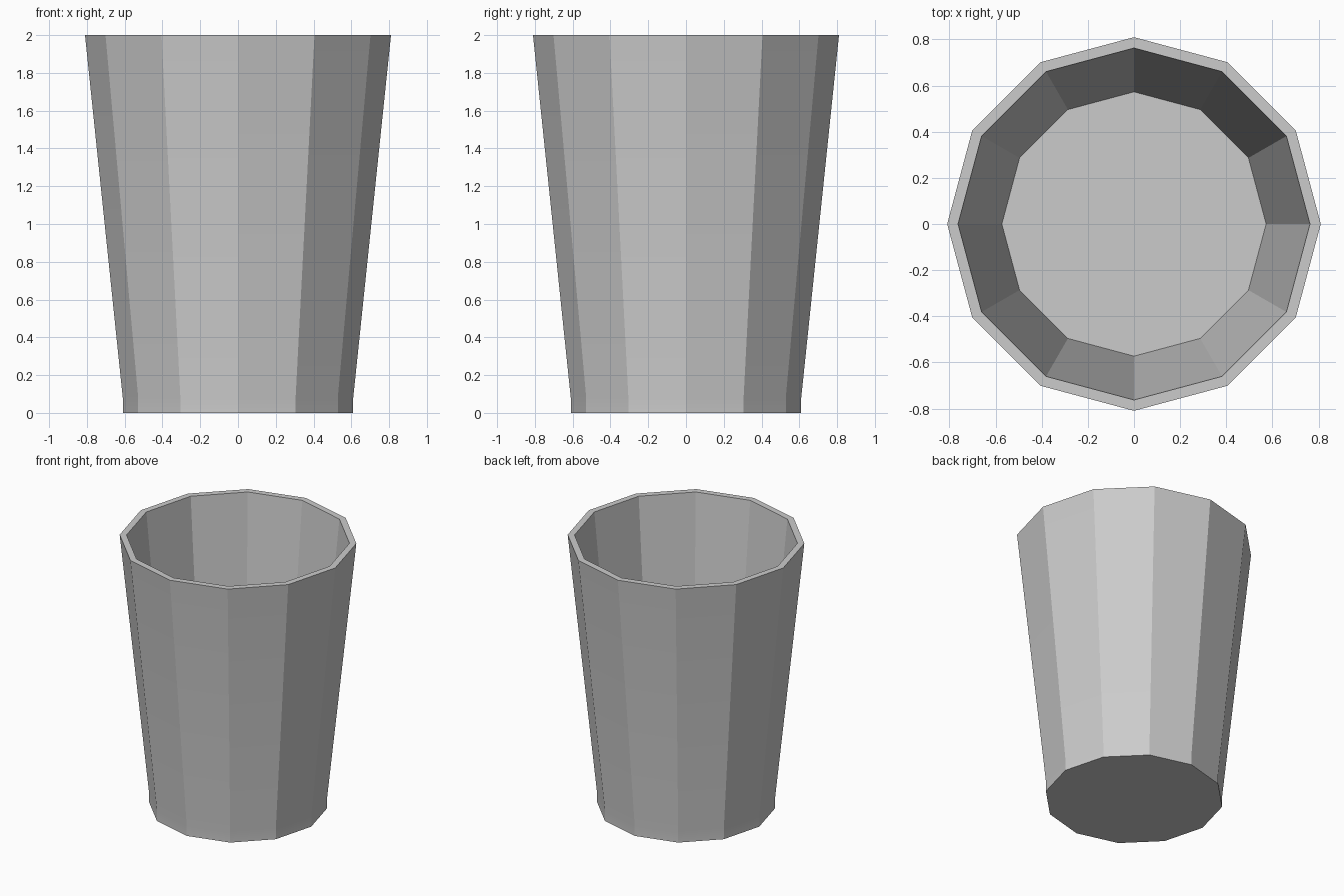
import bpy, bmesh
from math import cos, sin, tau, radians

if "Cube" in bpy.data.objects:
    bpy.data.objects.remove(bpy.data.objects["Cube"])

SIDES = 12
# Cup profile (radius, height): base, foot, outer lip, inner lip, inner floor
PROFILE = [(0.61, 0.0), (0.61, 0.08), (0.81, 2.0), (0.763, 2.0), (0.573, 0.08)]

bm = bmesh.new()
rings = [[bm.verts.new((r * cos(tau * i / SIDES), r * sin(tau * i / SIDES), z))
          for i in range(SIDES)] for r, z in PROFILE]

# Walls and rim
for a, b in zip(rings, rings[1:]):
    for i in range(SIDES):
        j = (i + 1) % SIDES
        bm.faces.new((a[i], a[j], b[j], b[i]))

# Underside and inner floor
bm.faces.new(rings[0][::-1])
bm.faces.new(rings[-1])
bmesh.ops.recalc_face_normals(bm, faces=bm.faces)

mesh = bpy.data.meshes.new("cup")
bm.to_mesh(mesh)
bm.free()
cup = bpy.data.objects.new("cup", mesh)
bpy.context.collection.objects.link(cup)

# Crisp facets, soft transition at the foot
bpy.context.view_layer.objects.active = cup
cup.select_set(True)
bpy.ops.object.shade_smooth_by_angle(angle=radians(20))
